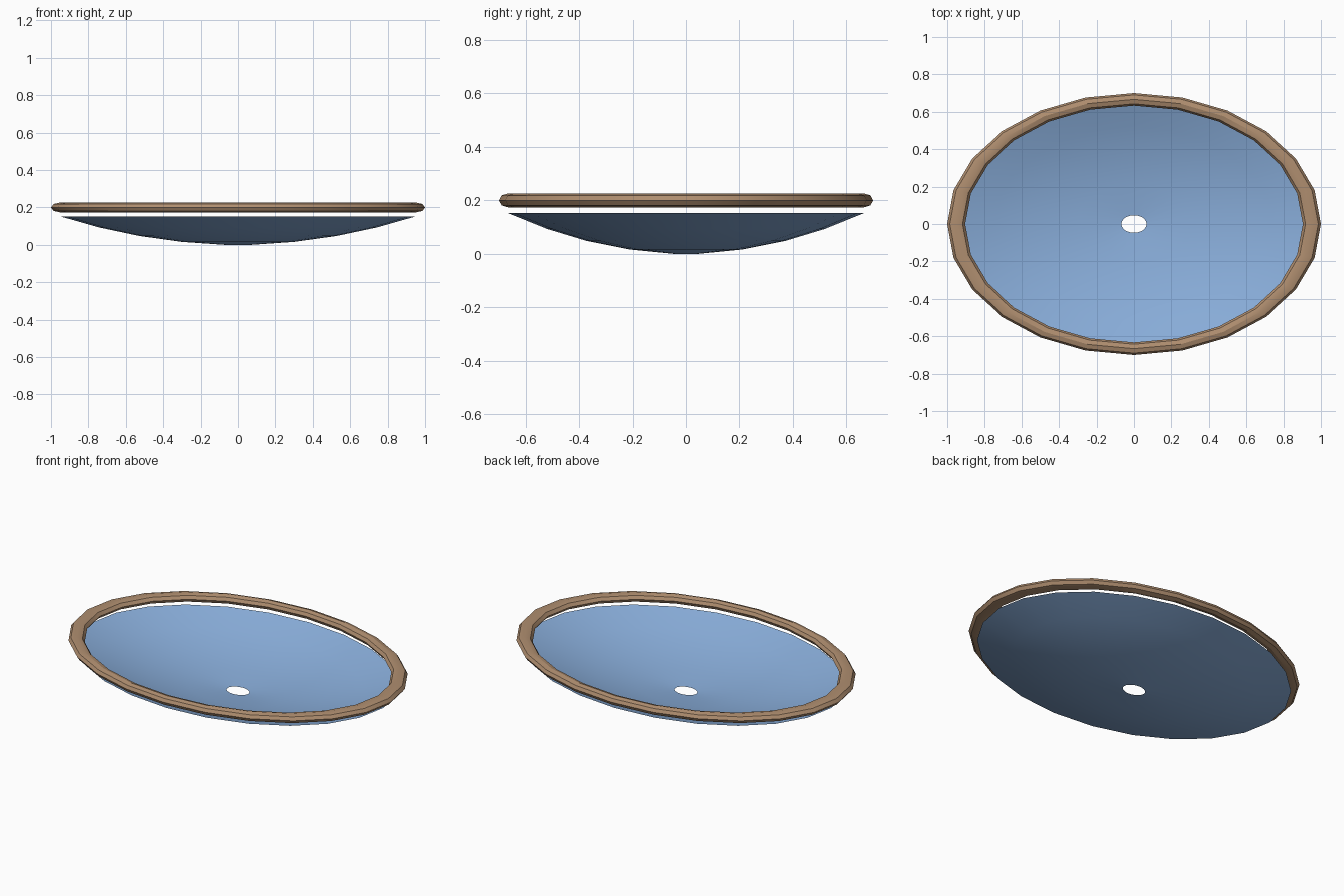
import bpy
import bmesh
import math

cube = bpy.data.objects.get("Cube")
if cube:
    bpy.data.objects.remove(cube, do_unlink=True)

SEGMENTS = 24
OVAL = 0.7  # depth of the oval relative to its width


def make_material(name, rgb):
    mat = bpy.data.materials.new(name)
    mat.use_nodes = True
    mat.diffuse_color = (*rgb, 1)
    mat.node_tree.nodes["Principled BSDF"].inputs["Base Color"].default_value = (*rgb, 1)
    return mat


def oval_lathe(name, profile, closed, mat):
    """Sweep a (radius, height) profile around z, squashed to an oval."""
    bm = bmesh.new()
    rings = []
    for i in range(SEGMENTS):
        a = math.tau * i / SEGMENTS
        rings.append([bm.verts.new((r * math.cos(a), OVAL * r * math.sin(a), z))
                      for r, z in profile])
    n = len(profile)
    for i in range(SEGMENTS):
        cur, nxt = rings[i], rings[(i + 1) % SEGMENTS]
        for j in range(n if closed else n - 1):
            k = (j + 1) % n
            bm.faces.new((cur[j], cur[k], nxt[k], nxt[j]))
    if closed:
        bmesh.ops.recalc_face_normals(bm, faces=bm.faces[:])
    mesh = bpy.data.meshes.new(name)
    bm.to_mesh(mesh)
    bm.free()
    mesh.materials.append(mat)
    obj = bpy.data.objects.new(name, mesh)
    bpy.context.collection.objects.link(obj)
    bpy.ops.object.select_all(action='DESELECT')
    obj.select_set(True)
    bpy.context.view_layer.objects.active = obj
    bpy.ops.object.shade_smooth_by_angle(angle=math.radians(30))
    return obj


blue = make_material("soft blue", (0.25, 0.42, 0.70))
brown = make_material("tan brown", (0.43, 0.27, 0.16))

# Shallow open dish with a drain hole in the middle
dish_profile = [(0.067, 0.0), (0.30, 0.016), (0.53, 0.048), (0.742, 0.093), (0.95, 0.152)]
oval_lathe("dish", dish_profile, False, blue)

# Flattened eight-sided rim floating just above the dish edge
rim_profile = [(0.952 + 0.048 * math.cos(math.tau * k / 8),
                0.20 + 0.026 * math.sin(math.tau * k / 8)) for k in range(8)]
oval_lathe("rim", rim_profile, True, brown)
